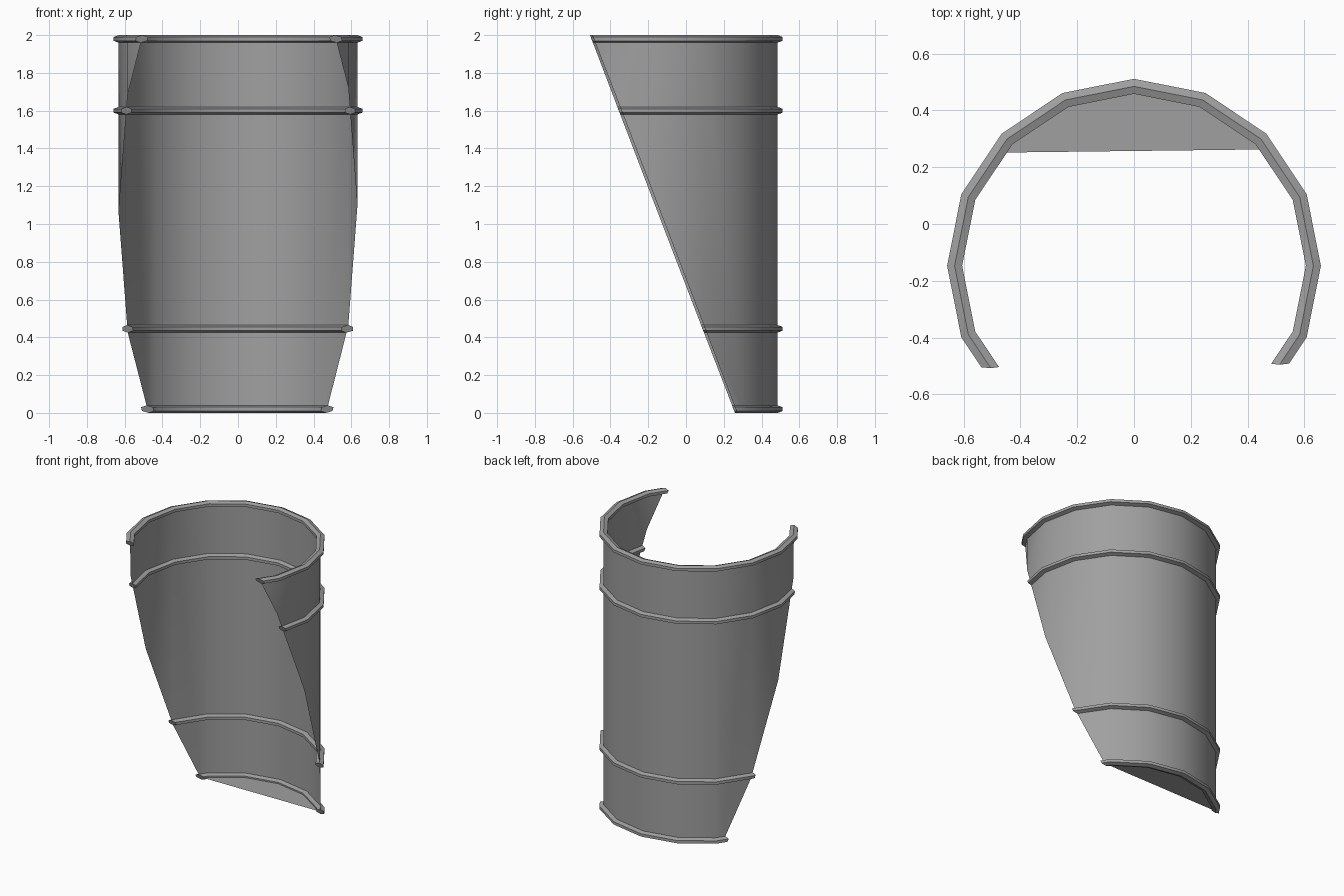
import bpy, bmesh, math
from mathutils import Vector

cube = bpy.data.objects.get("Cube")
if cube:
    bpy.data.objects.remove(cube, do_unlink=True)

SIDES = 16
RADIUS = 0.632
CENTRE_Y = -0.147
CUT_POINT = Vector((0, 0.265, 0))
CUT_NORMAL = Vector((-0.012, 1, 0.3835)).normalized()

grey = bpy.data.materials.new("plain grey")
grey.use_nodes = True
colour = (0.35, 0.35, 0.35, 1)
grey.diffuse_color = colour
bsdf = grey.node_tree.nodes["Principled BSDF"]
bsdf.inputs["Base Color"].default_value = colour
bsdf.inputs["Roughness"].default_value = 0.7


def ring(bm, radius, z):
    """One ring of vertices around the barrel axis."""
    angles = [math.tau * i / SIDES + math.pi / 2 for i in range(SIDES)]
    return [bm.verts.new((radius * math.cos(a), CENTRE_Y + radius * math.sin(a), z))
            for a in angles]


def revolve(bm, profile, closed=False):
    rings = [ring(bm, r, z) for r, z in profile]
    pairs = list(zip(rings, rings[1:]))
    if closed:
        pairs.append((rings[-1], rings[0]))
    for low, high in pairs:
        for i in range(SIDES):
            j = (i + 1) % SIDES
            bm.faces.new((low[i], low[j], high[j], high[i]))


def finish(name, bm, cap=False):
    """Slice away the front along the sloping plane and make the object."""
    bm.normal_update()
    cut = bmesh.ops.bisect_plane(
        bm, geom=bm.verts[:] + bm.edges[:] + bm.faces[:],
        plane_co=CUT_POINT, plane_no=CUT_NORMAL, clear_inner=True)
    if cap:
        edges = [e for e in cut["geom_cut"] if isinstance(e, bmesh.types.BMEdge)]
        bmesh.ops.holes_fill(bm, edges=edges, sides=0)
        bmesh.ops.recalc_face_normals(bm, faces=bm.faces[:])
    mesh = bpy.data.meshes.new(name)
    bm.to_mesh(mesh)
    bm.free()
    mesh.materials.append(grey)
    obj = bpy.data.objects.new(name, mesh)
    bpy.context.collection.objects.link(obj)
    bpy.ops.object.select_all(action="DESELECT")
    obj.select_set(True)
    bpy.context.view_layer.objects.active = obj
    bpy.ops.object.shade_smooth_by_angle(angle=math.radians(30))


# Thin curved wall
bm = bmesh.new()
revolve(bm, [(RADIUS, 0.02), (RADIUS, 1.98)])
finish("barrel_wall", bm)

# Floor
bm = bmesh.new()
bm.faces.new(ring(bm, RADIUS, 0.02))
finish("barrel_floor", bm)

# Raised hoops, bulging on both sides of the wall
HALF_W, HALF_H = 0.0265, 0.02
hoops = {"bottom_rim": 0.02, "lower_hoop": 0.445, "upper_hoop": 1.6, "top_rim": 1.98}
section = [(0, -1), (1, -0.5), (1, 0.5), (0, 1), (-1, 0.5), (-1, -0.5)]
for name, z in hoops.items():
    bm = bmesh.new()
    revolve(bm, [(RADIUS + u * HALF_W, z + v * HALF_H) for u, v in section], closed=True)
    finish(name, bm, cap=True)
